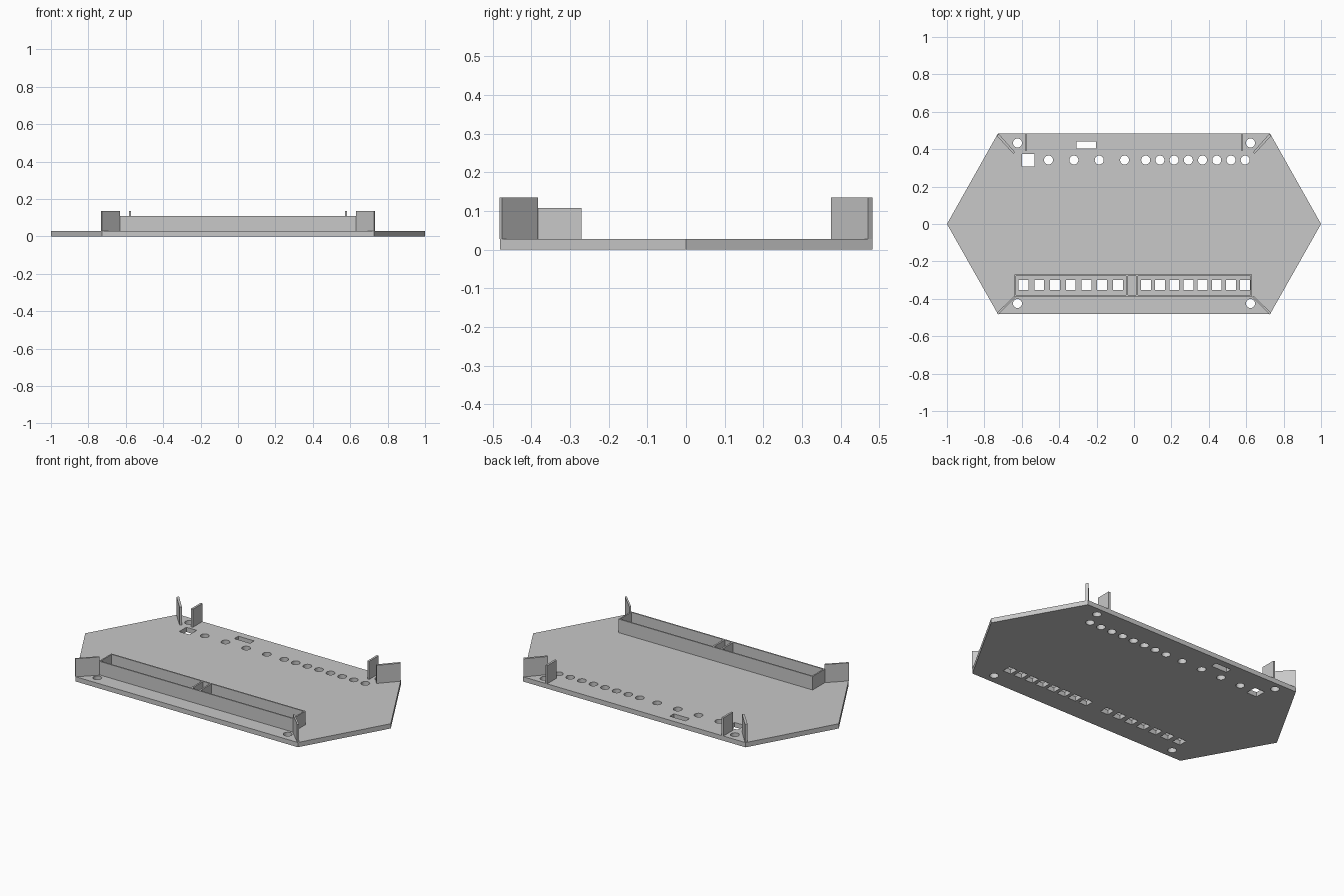
import bpy, bmesh, math

cube = bpy.data.objects.get("Cube")
if cube:
    bpy.data.objects.remove(cube, do_unlink=True)

GREY = (0.58, 0.58, 0.58, 1)
mat = bpy.data.materials.new("plain grey")
mat.use_nodes = True
mat.diffuse_color = GREY
mat.node_tree.nodes["Principled BSDF"].inputs["Base Color"].default_value = GREY

BASE = 0.028      # plate thickness
TALL = 0.135      # top of the corner walls and tabs
RIM = 0.108       # top of the long tray


def prism(bm, outline, z0, z1):
    """Extrude a flat outline between two heights."""
    face = bm.faces.new([bm.verts.new((x, y, z0)) for x, y in outline])
    top = bmesh.ops.extrude_face_region(bm, geom=[face])["geom"]
    verts = [v for v in top if isinstance(v, bmesh.types.BMVert)]
    bmesh.ops.translate(bm, verts=verts, vec=(0, 0, z1 - z0))


def rect(x0, x1, y0, y1):
    return [(x0, y0), (x1, y0), (x1, y1), (x0, y1)]


def circle(cx, cy, r=0.024, n=32):
    return [(cx + r * math.cos(math.tau * i / n), cy + r * math.sin(math.tau * i / n))
            for i in range(n)]


def build(name, outlines, z0, z1):
    bm = bmesh.new()
    for outline in outlines:
        prism(bm, outline, z0, z1)
    bmesh.ops.recalc_face_normals(bm, faces=bm.faces)
    mesh = bpy.data.meshes.new(name)
    bm.to_mesh(mesh)
    bm.free()
    mesh.materials.append(mat)
    obj = bpy.data.objects.new(name, mesh)
    bpy.context.collection.objects.link(obj)
    return obj


def cut(obj, cutter):
    """Boolean the cutter out of the object, then drop the cutter."""
    cutter.hide_render = True
    mod = obj.modifiers.new("cut", "BOOLEAN")
    mod.operation = "DIFFERENCE"
    mod.solver = "EXACT"
    mod.object = cutter
    bpy.context.view_layer.objects.active = obj
    bpy.ops.object.modifier_apply(modifier=mod.name)
    bpy.data.objects.remove(cutter, do_unlink=True)


# Hexagonal panel
panel = build("panel", [[(1, 0), (0.728, 0.483), (-0.728, 0.483),
                         (-1, 0), (-0.728, -0.481), (0.728, -0.481)]], 0, BASE)

# Screw holes, back row of round holes, switch and slot openings
holes = [circle(sx * 0.623, y) for sx in (-1, 1) for y in (0.433, -0.425)]
holes += [circle(-0.457 + 0.1355 * i, 0.342) for i in range(4)]
holes += [circle(0.0625 + 0.076 * i, 0.342) for i in range(8)]
holes += [rect(-0.6, -0.532, 0.307, 0.374), rect(-0.307, -0.203, 0.404, 0.441)]

# Square holes under the tray
centres = [-0.591 + 0.0842 * i for i in range(7)] + [0.064 + 0.0757 * i for i in range(8)]
holes += [rect(x - 0.0265, x + 0.0265, -0.3525, -0.2995) for x in centres]
cut(panel, build("hole_cutter", holes, -0.1, 0.1))

# Long tray: open rectangular rim
tray = build("tray_rim", [rect(-0.64, 0.632, -0.388, -0.27)], BASE, RIM)
cut(tray, build("tray_cutter", [rect(-0.632, 0.624, -0.38, -0.278)], 0, 0.2))

# Pair of dividers in the tray
build("tray_dividers", [rect(x, x + 0.01, -0.38, -0.278) for x in (-0.043, 0.011)], BASE, RIM)

# Diagonal corner walls and short back tabs on both sides
back = [(0.724, 0.483), (0.733, 0.471), (0.645, 0.375), (0.636, 0.384)]
front = [(0.726, -0.483), (0.733, -0.476), (0.639, -0.383), (0.632, -0.39)]
tab = rect(0.571, 0.583, 0.393, 0.483)
for side, s in (("left", 1), ("right", -1)):
    for name, outline in (("back_corner_wall", back), ("front_corner_wall", front),
                          ("back_tab", tab)):
        build(f"{name}_{side}", [[(s * x, y) for x, y in outline]], BASE, TALL)
